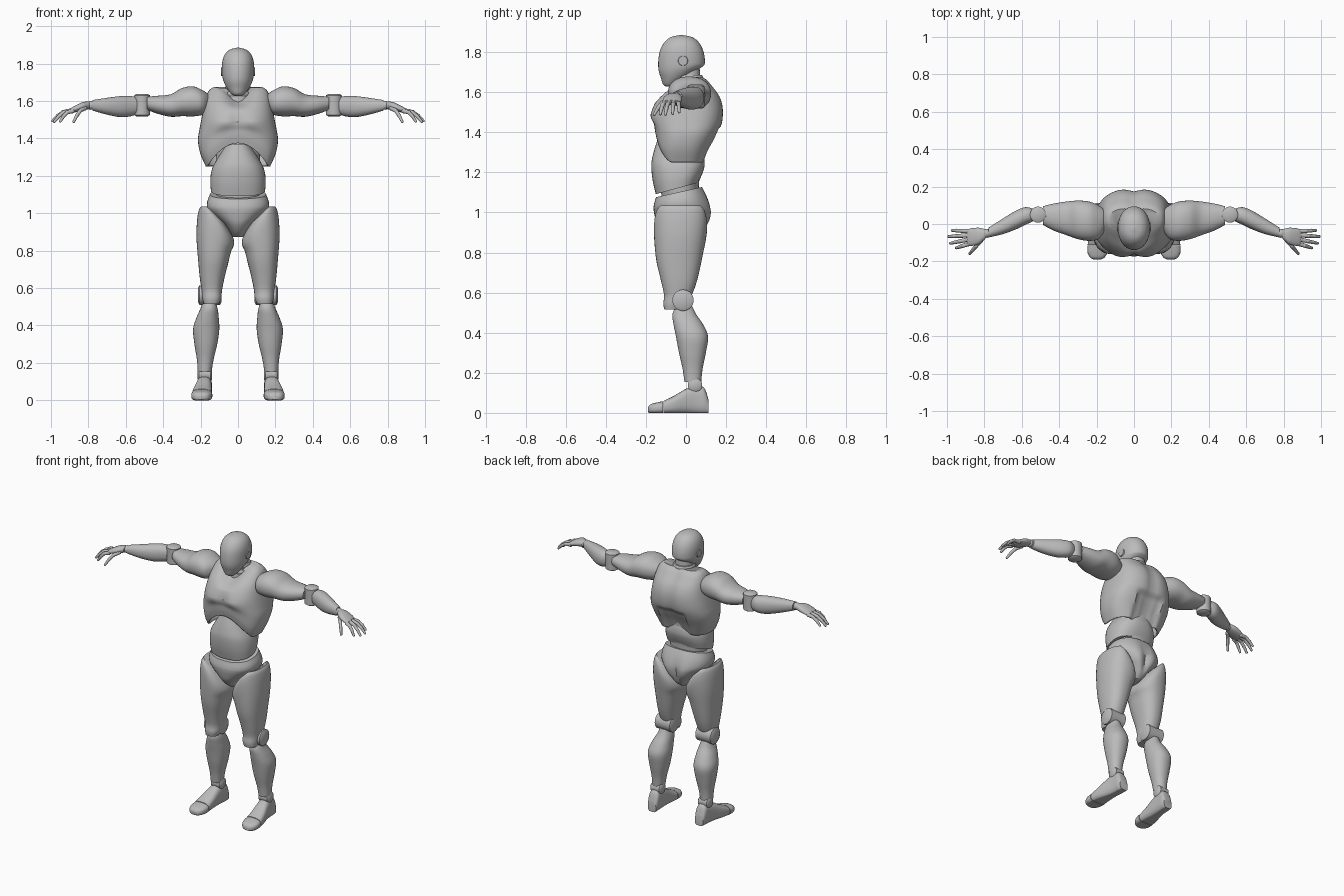
import bpy, bmesh, math
from mathutils import Vector

grey = bpy.data.materials.new("light grey shell")
grey.diffuse_color = (0.5, 0.5, 0.5, 1)


def clamp(v):
    return max(0.0, min(1.0, v))


def bump(x, centre, width):
    return math.exp(-((x - centre) / width) ** 2)


def finish(name, bm, mirror=False, thick=0):
    bmesh.ops.recalc_face_normals(bm, faces=bm.faces)
    me = bpy.data.meshes.new(name)
    bm.to_mesh(me)
    bm.free()
    me.materials.append(grey)
    ob = bpy.data.objects.new(name, me)
    bpy.context.collection.objects.link(ob)
    bpy.ops.object.select_all(action='DESELECT')
    bpy.context.view_layer.objects.active = ob
    ob.select_set(True)
    bpy.ops.object.shade_smooth_by_angle(angle=math.radians(42))
    if thick:
        m = ob.modifiers.new("Shell", 'SOLIDIFY')
        m.thickness, m.offset = thick, -1
    if mirror:
        ob.modifiers.new("Mirror", 'MIRROR')
    return ob


def smooth_sections(secs, steps):
    """Catmull-Rom through the section rows."""
    out = []
    for i in range(len(secs) - 1):
        p = [secs[max(i - 1, 0)], secs[i], secs[i + 1], secs[min(i + 2, len(secs) - 1)]]
        for k in range(steps):
            t = k / steps
            out.append([0.5 * (2 * b + (c - a) * t + (2 * a - 5 * b + 4 * c - d) * t * t
                               + (3 * b - a - 3 * c + d) * t ** 3) for a, b, c, d in zip(*p)])
    return out + [list(secs[-1])]


def loft(name, secs, axis='z', p=2.2, mirror=False, warp=None, open_start=False, thick=0, n=40, steps=5):
    """Rows are (position on axis, centre a, centre b, radius a, radius b)."""
    bm = bmesh.new()
    rings = []
    for s, ca, cb, ra, rb in smooth_sections(secs, steps):
        ring = []
        for i in range(n):
            c, d = math.cos(math.tau * i / n), math.sin(math.tau * i / n)
            a = ca + ra * math.copysign(abs(c) ** (2 / p), c)
            b = cb + rb * math.copysign(abs(d) ** (2 / p), d)
            co = {'x': (s, a, b), 'y': (a, s, b), 'z': (a, b, s)}[axis]
            ring.append(bm.verts.new(warp(*co) if warp else co))
        rings.append(ring)
    for r, q in zip(rings, rings[1:]):
        for i in range(n):
            bm.faces.new((r[i], r[(i + 1) % n], q[(i + 1) % n], q[i]))
    if not open_start:
        bm.faces.new(rings[0])
    bm.faces.new(rings[-1])
    return finish(name, bm, mirror, thick)


def add_rod(bm, a, b, r1, r2, seg=16):
    a, b = Vector(a), Vector(b)
    m = (b - a).to_track_quat('Z', 'Y').to_matrix().to_4x4()
    m.translation = (a + b) / 2
    bmesh.ops.create_cone(bm, cap_ends=True, segments=seg, radius1=r1, radius2=r2,
                          depth=(b - a).length, matrix=m)


def add_ball(bm, c, r, seg=16):
    geo = bmesh.ops.create_uvsphere(bm, u_segments=seg, v_segments=seg // 2, radius=r)
    bmesh.ops.translate(bm, verts=geo['verts'], vec=c)


def hinge(name, a, b, r):
    """Joint drum with smaller raised caps on both ends."""
    a, b = Vector(a), Vector(b)
    d = (b - a).normalized() * 0.008
    bm = bmesh.new()
    add_rod(bm, a + d, b - d, r, r, 32)
    add_rod(bm, a, a + d, r * 0.7, r, 32)
    add_rod(bm, b - d, b, r, r * 0.7, 32)
    return finish(name, bm, True)


# Head, with jaw line rising towards the back
def head_warp(x, y, z):
    return x, y, z + clamp((1.74 - z) / 0.11) * max(0, y + 0.085) * 0.45


loft("head", [(1.628, 0, -.055, .03, .045), (1.64, 0, -.045, .045, .07), (1.67, 0, -.033, .066, .092),
              (1.71, 0, -.025, .081, .112), (1.76, 0, -.022, .086, .116), (1.81, 0, -.022, .084, .107),
              (1.85, 0, -.022, .070, .085), (1.875, 0, -.023, .043, .053), (1.885, 0, -.024, .006, .008)],
     p=2.1, warp=head_warp)
bm = bmesh.new()
add_rod(bm, (.075, -.015, 1.757), (.09, -.015, 1.757), .027, .023, 28)
finish("ear_disc", bm, True)

# Neck with collar rings
loft("neck", [(1.52, 0, .01, .07, .07), (1.62, 0, .012, .06, .062), (1.74, 0, .012, .052, .055)])
for i, z in enumerate((1.635, 1.672)):
    loft(f"neck_ring_{i}", [(z - .014, 0, .016, .062, .064), (z, 0, .016, .068, .070),
                            (z + .014, 0, .016, .062, .064)])


# Chest shell: arched lower front, pectorals, spine groove, lowered neckline
def chest_warp(x, y, z):
    front, back = clamp(-y / 0.1), clamp(y / 0.1)
    low = clamp((1.5 - z) / 0.25)
    ax = abs(x)
    y -= front * .014 * bump(ax, .085, .065) * bump(z, 1.475, .055)
    y += front * .010 * bump(ax, 0, .018) * bump(z, 1.48, .08)
    y -= back * .014 * bump(ax, 0, .035)
    y -= back * .018 * clamp((.10 - ax) / .02) * clamp((1.43 - z) / .03)
    neck = clamp((z - 1.55) / .12) * clamp((.03 - y) / .05) * bump(ax, 0, .065)
    z += low * .125 * clamp(1 - (x / .165) ** 2) * front - neck * .07
    return x, y, z


loft("chest", [(1.25, 0, -.025, .172, .122), (1.32, 0, -.015, .202, .140), (1.39, 0, 0, .214, .160),
               (1.45, 0, .008, .206, .175), (1.52, 0, .012, .192, .175), (1.58, 0, .018, .18, .152),
               (1.63, 0, .026, .168, .108), (1.66, 0, .03, .152, .078), (1.675, 0, .03, .13, .055)],
     p=2.6, warp=chest_warp, open_start=True, thick=.012, n=64, steps=6)


# Abdomen and inner waist
def abdomen_warp(x, y, z):
    return x, y, z + clamp((1.24 - z) / .12) * (y + .045) * .27


loft("abdomen", [(1.12, 0, -.045, .145, .106), (1.18, 0, -.042, .148, .125), (1.24, 0, -.04, .138, .133),
                 (1.30, 0, -.04, .106, .122), (1.37, 0, -.05, .06, .09)], p=2.4, warp=abdomen_warp)
loft("waist_core", [(1.02, 0, -.025, .11, .09), (1.15, 0, -.03, .12, .095), (1.25, 0, -.005, .12, .09),
                    (1.40, 0, 0, .11, .09)])


# Pelvis with slanted waistline and buttocks
def pelvis_warp(x, y, z):
    back = clamp(y / .06)
    y += back * (.014 * bump(abs(x), .06, .04) - .015 * bump(x, 0, .02)) * bump(z, .97, .08)
    return x, y, z + clamp((z - 1.02) / .08) * (y + .02) * .22


loft("pelvis", [(.873, 0, -.01, .028, .065), (.90, 0, -.012, .045, .10), (.94, 0, -.018, .077, .125),
                (.98, 0, -.02, .122, .136), (1.02, 0, -.022, .16, .14), (1.06, 0, -.027, .165, .132),
                (1.105, 0, -.035, .15, .115)], p=2.3, warp=pelvis_warp)


# Legs
def thigh_warp(x, y, z):
    return x, y, z - clamp((z - .8) / .23) * max(0, .165 - x) * .95


loft("thigh", [(.515, .142, -.068, .04, .04), (.545, .14, -.055, .05, .058), (.59, .14, -.04, .055, .07),
               (.66, .138, -.035, .067, .09), (.76, .13, -.035, .084, .113), (.87, .122, -.03, .1, .128),
               (.96, .122, -.027, .097, .133), (1.015, .128, -.027, .082, .125),
               (1.035, .132, -.027, .066, .108)], p=2.3, mirror=True, warp=thigh_warp)
hinge("knee_joint", (.088, -.015, .562), (.214, -.015, .562), .053)
loft("shin", [(.53, .155, -.01, .032, .042), (.49, .155, -.008, .046, .06), (.44, .163, .012, .06, .074),
              (.38, .17, .03, .07, .08), (.30, .172, .032, .061, .067), (.22, .175, .033, .045, .05),
              (.155, .178, .034, .037, .042)], mirror=True)
hinge("ankle_joint", (.138, .045, .138), (.216, .045, .138), .036)


# Feet with a separate toe cap
def sole(x, y, z):
    return x, y, max(z, 0)


loft("foot", [(-.112, .193, .027, .055, .033), (-.06, .19, .04, .051, .045), (0, .183, .058, .043, .062),
              (.05, .178, .065, .038, .070), (.09, .176, .06, .037, .066), (.113, .175, .03, .03, .034)],
     axis='y', p=2.7, mirror=True, warp=sole)
loft("toe_cap", [(-.19, .196, .016, .02, .012), (-.178, .196, .02, .04, .022), (-.15, .195, .023, .054, .028),
                 (-.116, .193, .026, .056, .032)], axis='y', p=2.7, mirror=True, warp=sole)

# Arms
loft("upper_arm", [(.155, .02, 1.59, .055, .045), (.19, .01, 1.592, .09, .066), (.24, .015, 1.598, .105, .08),
                   (.30, .022, 1.594, .103, .075), (.36, .03, 1.576, .09, .06), (.43, .037, 1.58, .072, .048),
                   (.487, .045, 1.588, .05, .035)], axis='x', mirror=True)
hinge("elbow_joint", (.513, .05, 1.518), (.513, .05, 1.638), .043)
loft("forearm", [(.54, .048, 1.575, .034, .046), (.58, .043, 1.572, .047, .055), (.63, .022, 1.57, .05, .056),
                 (.70, -.012, 1.572, .042, .045), (.778, -.046, 1.577, .026, .028)], axis='x', mirror=True)

# Hands: wrist, palm, jointed fingers
bm = bmesh.new()
add_ball(bm, (.787, -.05, 1.577), .024)
finish("wrist_ball", bm, True)
loft("palm", [(.795, -.054, 1.577, .026, .02), (.83, -.064, 1.571, .044, .023), (.87, -.07, 1.558, .047, .018),
              (.893, -.072, 1.549, .042, .013)], axis='x', mirror=True, n=28)
fingers = {"index": ((.885, -.107, 1.547), (.95, -.128, 1.492)),
           "middle": ((.892, -.084, 1.55), (.982, -.103, 1.49)),
           "ring": ((.892, -.061, 1.549), (.991, -.067, 1.494)),
           "little": ((.884, -.039, 1.547), (.972, -.034, 1.502)),
           "thumb": ((.82, -.09, 1.562), (.878, -.158, 1.49))}
for name, (a, b) in fingers.items():
    a, b = Vector(a), Vector(b)
    bm = bmesh.new()
    pts = [a.lerp(b, t) + Vector((0, 0, .016 * math.sin(math.pi * t))) for t in (0, .42, .73, 1)]
    radii = (.012, .0105, .0095, .007)
    for i in range(3):
        add_rod(bm, pts[i], pts[i + 1], radii[i], radii[i + 1], 12)
    for q, r in zip(pts, radii):
        add_ball(bm, q, r * 1.08, 12)
    finish(name + "_finger", bm, True)
